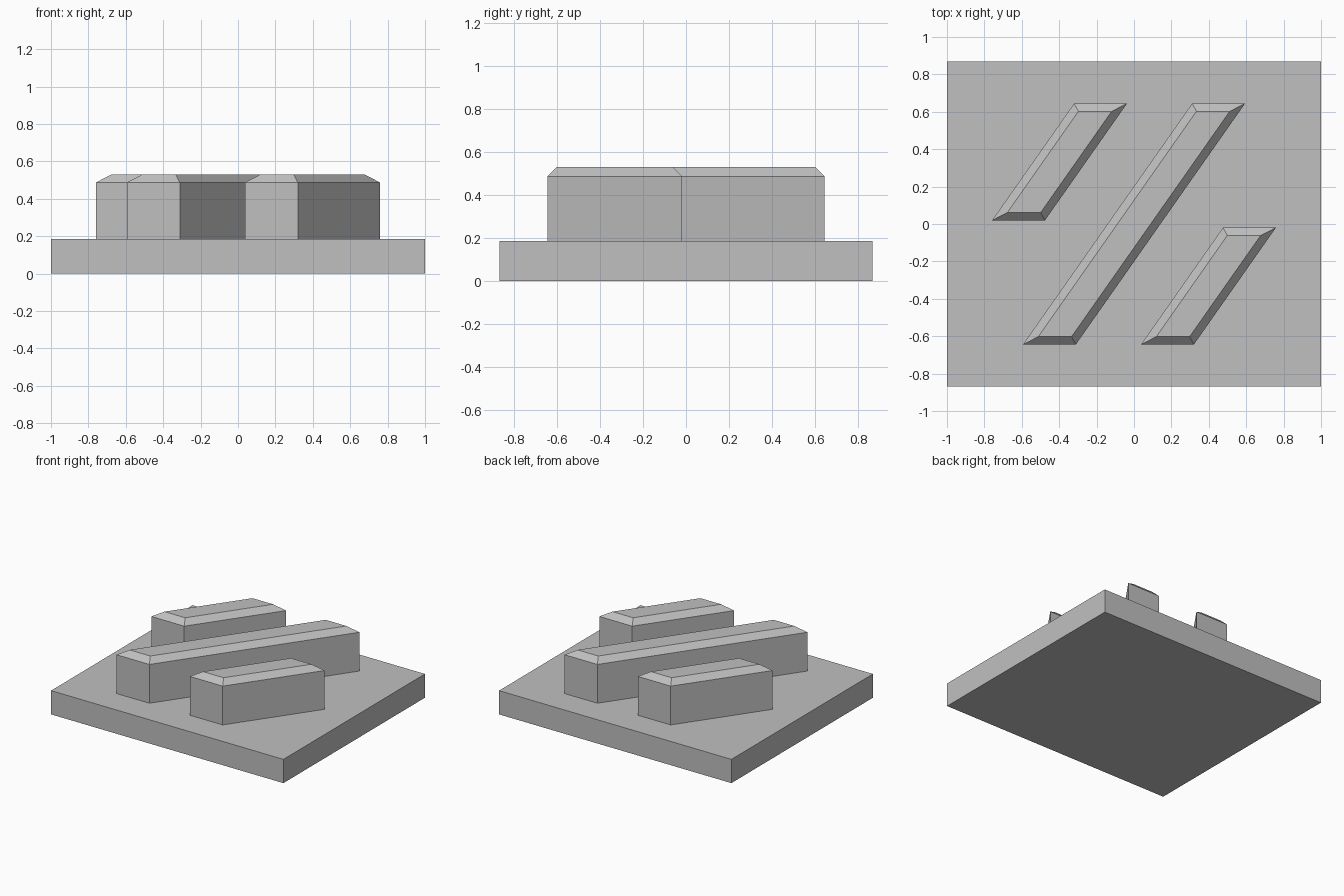
import bpy
import bmesh
from mathutils import Matrix

BASE_TOP = 0.185
BAR_TOP = 0.53
BAR_WIDTH = 0.283
SLANT = 0.702      # sideways run per unit of depth
CHAMFER = 0.043

cube = bpy.data.objects.get("Cube")
if cube:
    bpy.data.objects.remove(cube, do_unlink=True)

grey = bpy.data.materials.new("plain_grey")
grey.use_nodes = True
colour = (0.53, 0.53, 0.53, 1)
grey.diffuse_color = colour
grey.node_tree.nodes["Principled BSDF"].inputs["Base Color"].default_value = colour


def block(name, centre, size, slant=0, chamfer=0):
    """Box, optionally slanted along y and chamfered around its top."""
    bm = bmesh.new()
    bmesh.ops.create_cube(bm, size=1, matrix=Matrix.Diagonal((*size, 1)))
    for v in bm.verts:
        v.co.x += slant * v.co.y
    if chamfer:
        rim = [e for e in bm.edges if all(v.co.z > 0 for v in e.verts)]
        bmesh.ops.bevel(bm, geom=rim, offset=chamfer, offset_type='OFFSET',
                        segments=1, affect='EDGES')
    mesh = bpy.data.meshes.new(name)
    bm.to_mesh(mesh)
    bm.free()
    mesh.materials.append(grey)
    obj = bpy.data.objects.new(name, mesh)
    obj.location = centre
    bpy.context.collection.objects.link(obj)
    return obj


# Base plate
block("base_plate", (0, 0, BASE_TOP / 2), (2, 1.74, BASE_TOP))

# Slanted raised bars
height = BAR_TOP - BASE_TOP
for name, x, y, length in (("centre_bar", 0, 0, 1.29),
                           ("right_bar", -0.398, 0.332, 0.626),
                           ("left_bar", 0.398, -0.332, 0.626)):
    block(name, (x, y, BASE_TOP + height / 2), (BAR_WIDTH, length, height),
          SLANT, CHAMFER)
